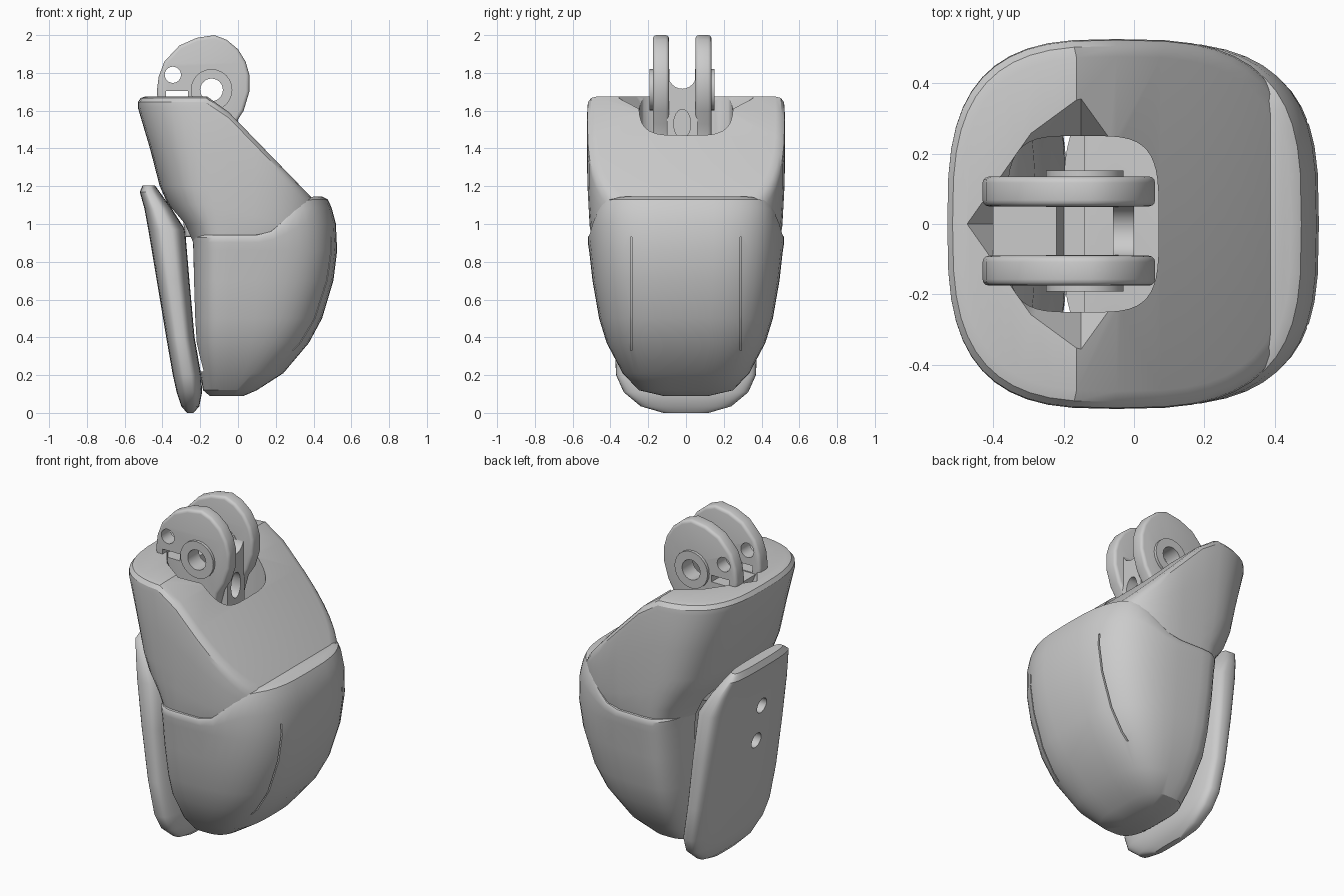
import bpy, bmesh
from math import sin, cos, pi, radians
from mathutils import Matrix

if "Cube" in bpy.data.objects:
    bpy.data.objects.remove(bpy.data.objects["Cube"])

N = 48


def finish(name, bm):
    bmesh.ops.recalc_face_normals(bm, faces=bm.faces[:])
    me = bpy.data.meshes.new(name)
    bm.to_mesh(me)
    bm.free()
    ob = bpy.data.objects.new(name, me)
    bpy.context.collection.objects.link(ob)
    return ob


def power(v, e):
    return abs(v) ** e * (1 if v >= 0 else -1)


def loft(name, rings, n=3.2, cx=None):
    """Skin rounded-square rings (z or z(x), x_left, x_right, half_width)."""
    bm = bmesh.new()
    loops = []
    for z, xl, xr, hw in rings:
        c = (xl + xr) / 2 if cx is None else cx
        loop = []
        for i in range(N):
            a = 2 * pi * i / N
            k = power(cos(a), 2 / n)
            x = c + k * ((xr - c) if k > 0 else (c - xl))
            zz = z(x) if callable(z) else z
            loop.append(bm.verts.new((x, hw * power(sin(a), 2 / n), zz)))
        loops.append(loop)
    for a, b in zip(loops, loops[1:]):
        for i in range(N):
            j = (i + 1) % N
            bm.faces.new((a[i], a[j], b[j], b[i]))
    for v in (loops[0], loops[-1]):          # ladder caps running across y
        h = N // 2
        bm.faces.new((v[0], v[1], v[N - 1]))
        bm.faces.new((v[h - 1], v[h], v[h + 1]))
        for i in range(1, h - 1):
            bm.faces.new((v[i], v[i + 1], v[N - i - 1], v[N - i]))
    return finish(name, bm)


def prism(name, pts, y0, y1, bevel=0):
    """Extrude an (x, z) outline along y, with rounded rims."""
    bm = bmesh.new()
    f = bm.faces.new([bm.verts.new((x, y0, z)) for x, z in pts])
    ext = bmesh.ops.extrude_face_region(bm, geom=[f])
    top = [v for v in ext["geom"] if isinstance(v, bmesh.types.BMVert)]
    bmesh.ops.translate(bm, verts=top, vec=(0, y1 - y0, 0))
    if bevel:
        rim = [e for e in bm.edges if abs(e.verts[0].co.y - e.verts[1].co.y) < 1e-5]
        bmesh.ops.bevel(bm, geom=rim, offset=bevel, segments=3, profile=0.5, affect='EDGES')
    return finish(name, bm)


def box(name, x0, x1, y0, y1, z0, z1):
    return prism(name, [(x0, z0), (x1, z0), (x1, z1), (x0, z1)], y0, y1)


def cyl(name, axis, loc, r, depth, stretch=1):
    bm = bmesh.new()
    bmesh.ops.create_cone(bm, cap_ends=True, segments=24, radius1=r, radius2=r, depth=depth)
    rot = Matrix.Rotation(pi / 2, 4, 'Y' if axis == 'x' else 'X')
    m = Matrix.Translation(loc) @ Matrix.Diagonal((1, 1, stretch, 1)) @ rot
    bmesh.ops.transform(bm, matrix=m, verts=bm.verts[:])
    return finish(name, bm)


def cut(ob, *cutters):
    """Subtract the cutters, bake the result and remove them."""
    for c in cutters:
        mod = ob.modifiers.new("cut", 'BOOLEAN')
        mod.operation = 'DIFFERENCE'
        mod.solver = 'EXACT'
        mod.object = c
        c.hide_render = True
    dg = bpy.context.evaluated_depsgraph_get()
    me = bpy.data.meshes.new_from_object(ob.evaluated_get(dg))
    ob.modifiers.clear()
    ob.data = me
    for c in cutters:
        bpy.data.objects.remove(c)


# Upper housing: straight sides, flat top falling into a sloped front face
def roof(x):
    return min(1.675, 1.655 - (x + 0.11) * 1.03)


def roof_ring(drop):
    return lambda x: roof(x) - drop


def part_way(t):
    return lambda x: 0.9 + (roof(x) - 0.9) * t


upper = loft("upper_housing", [
    (part_way(0.0), -0.245, 0.45, 0.495), (part_way(0.13), -0.29, 0.47, 0.51),
    (part_way(0.26), -0.37, 0.48, 0.515), (part_way(0.39), -0.415, 0.48, 0.52),
    (part_way(0.64), -0.465, 0.48, 0.525), (roof_ring(0.06), -0.53, 0.48, 0.525),
    (roof_ring(0.03), -0.53, 0.475, 0.522), (roof_ring(0.008), -0.515, 0.465, 0.505),
    (roof_ring(0.0), -0.49, 0.44, 0.475)], n=3.0, cx=-0.05)

# Joint pocket: deep rounded well, open behind the plate, with a flared mouth
well = loft("well_cutter", [(0.8, -0.36, 0.07, 0.25), (1.8, -0.36, 0.07, 0.25)], n=4)
bm = bmesh.new()
mouth = [(-0.49, 0), (-0.3, 0.27), (-0.15, 0.38), (0, 0.25),
         (0, -0.25), (-0.15, -0.38), (-0.3, -0.27)]
lo = [bm.verts.new((-0.15 + (x + 0.15) * 0.62, y * 0.62, 1.5)) for x, y in mouth]
hi = [bm.verts.new((x, y, 1.7)) for x, y in mouth]
bm.faces.new(lo)
bm.faces.new(hi)
for i in range(7):
    j = (i + 1) % 7
    bm.faces.new((lo[i], lo[j], hi[j], hi[i]))
cut(upper, well, finish("mouth_cutter", bm))


# Lower shell: bulging cup whose rim rises into a lip at the front
def rim(x):
    t = max(0, min(1, (x - 0.12) / 0.28))
    return 0.945 + 0.2 * t * t * (3 - 2 * t)


def rim_ring(t):
    return lambda x: 0.86 + (rim(x) - 0.86) * t


shell_rings = [
    (0.09, -0.15, 0.03, 0.12), (0.12, -0.185, 0.10, 0.25), (0.21, -0.20, 0.24, 0.335),
    (0.37, -0.23, 0.375, 0.42), (0.5, -0.235, 0.445, 0.46), (0.7, -0.24, 0.505, 0.495),
    (0.86, -0.243, 0.525, 0.513), (rim_ring(0.5), -0.245, 0.518, 0.52),
    (rim_ring(0.8), -0.248, 0.495, 0.52), (rim_ring(0.95), -0.24, 0.475, 0.513),
    (rim_ring(1.0), -0.22, 0.445, 0.49)]
lower = loft("lower_shell", shell_rings, cx=-0.05)

# Two shallow vertical panel lines on the front of the lower shell
for y in (-0.29, 0.29):
    slab = box("line_cutter", 0.1, 0.7, y - 0.004, y + 0.004, 0.33, 0.93)
    core = loft("core_cutter", shell_rings, cx=-0.05)
    core.data.transform(Matrix.Diagonal((0.98, 0.98, 1.02, 1)))
    cut(slab, core)
    cut(lower, slab)

# Recess in the back of the lower shell, behind the plate
cut(lower, box("recess_cutter", -0.4, -0.14, -0.25, 0.25, 0.22, 1.1))

# Leaning back plate with two screw holes
plate = loft("back_plate", [
    (0.0, -0.27, -0.235, 0.12), (0.035, -0.30, -0.205, 0.24), (0.11, -0.325, -0.19, 0.33),
    (0.2, -0.345, -0.195, 0.37), (0.4, -0.38, -0.23, 0.38), (0.7, -0.43, -0.257, 0.375),
    (0.97, -0.475, -0.28, 0.36), (1.08, -0.495, -0.35, 0.325),
    (1.17, -0.52, -0.415, 0.28), (1.205, -0.505, -0.44, 0.23)], n=3.2)
cut(plate, *[cyl("screw_cutter", 'x', (-0.55, -0.06, z), 0.045, 0.38) for z in (0.68, 0.9)])

# Clevis: two rounded cheeks, each with a bearing ring, drilled right through
CY = -0.02
outline = [(-0.42, 1.62), (-0.43, 1.70), (-0.42, 1.78), (-0.39, 1.86), (-0.31, 1.945),
           (-0.22, 1.985), (-0.125, 2.0), (-0.06, 1.975), (0.0, 1.925), (0.04, 1.86),
           (0.06, 1.79), (0.06, 1.70), (0.03, 1.6), (-0.015, 1.53), (-0.05, 1.4),
           (-0.06, 0.93), (-0.28, 0.93), (-0.34, 1.45)]
for s, side in ((1, "back"), (-1, "front")):
    y0, y1 = sorted((CY + s * 0.07, CY + s * 0.155))
    cheek = prism("clevis_cheek_" + side, outline, y0, y1, 0.018)
    ring = cyl("bearing_ring_" + side, 'y', (-0.14, CY + s * 0.12, 1.71), 0.11, 0.104)
    cut(cheek, cyl("axle_cutter", 'y', (-0.14, 0, 1.71), 0.06, 1),
        cyl("pin_cutter", 'y', (-0.345, 0, 1.79), 0.043, 1),
        box("notch_cutter", -0.38, -0.265, -0.5, 0.5, 1.665, 1.705))
    cut(ring, cyl("axle_cutter", 'y', (-0.14, 0, 1.71), 0.06, 1))

# Webs joining the cheeks; the front one has a saddle top and an oval window
rear_web = box("clevis_rear_web", -0.40, -0.22, CY - 0.08, CY + 0.08, 1.45, 1.66)
front_web = box("clevis_front_web", -0.06, 0.0, CY - 0.08, CY + 0.08, 1.3, 1.78)
cut(front_web, cyl("saddle_cutter", 'x', (0, CY, 1.79), 0.074, 1),
    cyl("window_cutter", 'x', (0, CY, 1.53), 0.045, 1, 1.7))

# Smooth shading with crisp edges
for ob in bpy.context.collection.objects:
    ob.data.shade_smooth()
    ob.data.set_sharp_from_angle(angle=radians(32))
